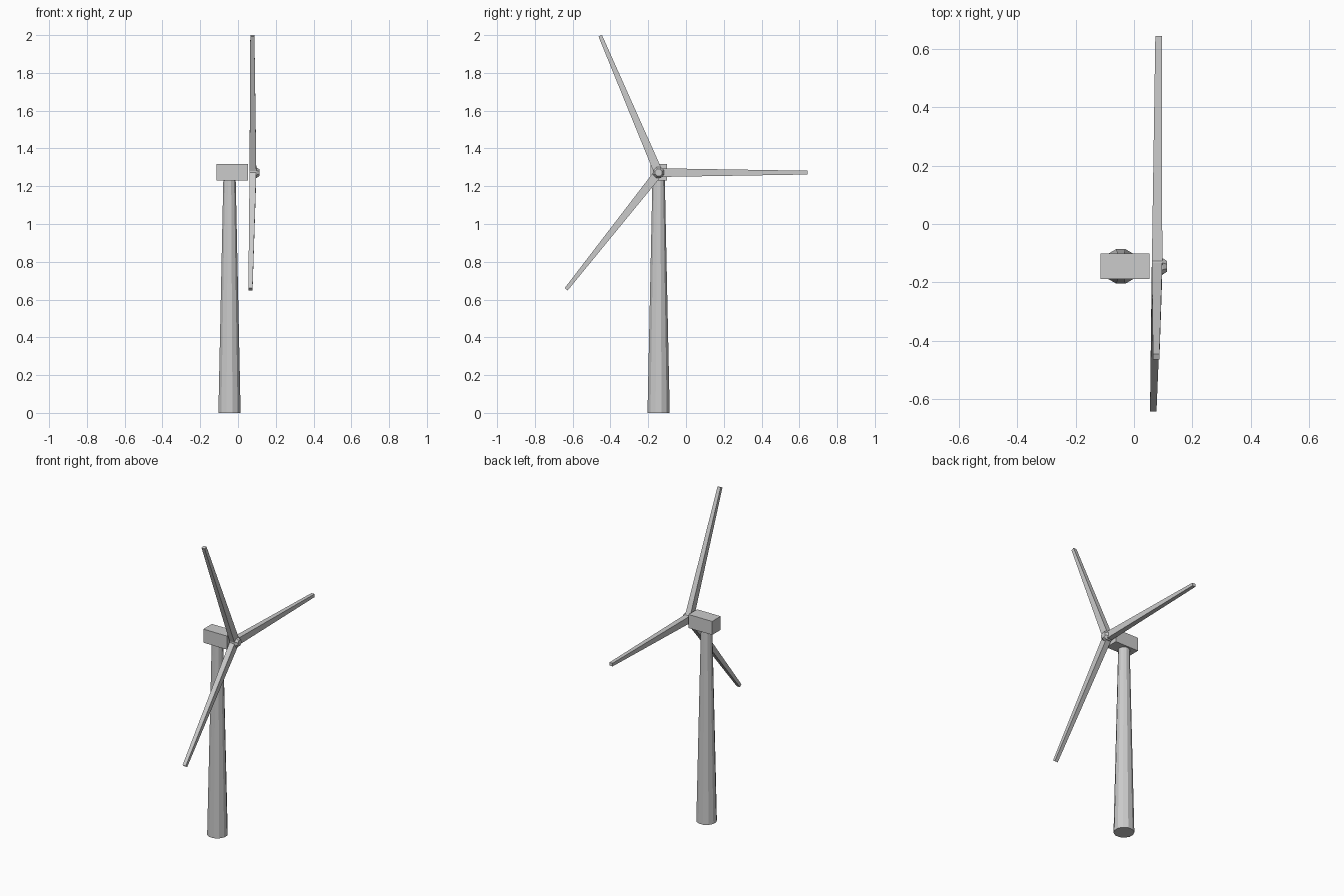
import bpy, bmesh
from math import radians, cos, sin
from mathutils import Matrix, Vector

if "Cube" in bpy.data.objects:
    bpy.data.objects.remove(bpy.data.objects["Cube"])

HUB_Y, HUB_Z = -0.145, 1.272


def make_object(name, bm):
    bmesh.ops.recalc_face_normals(bm, faces=bm.faces)
    mesh = bpy.data.meshes.new(name)
    bm.to_mesh(mesh)
    bm.free()
    obj = bpy.data.objects.new(name, mesh)
    bpy.context.collection.objects.link(obj)
    return obj


def loft(name, rings):
    """Skin a list of equal-sized point rings and cap both ends."""
    bm = bmesh.new()
    rows = [[bm.verts.new(p) for p in ring] for ring in rings]
    n = len(rows[0])
    for a, b in zip(rows, rows[1:]):
        for i in range(n):
            j = (i + 1) % n
            bm.faces.new((a[i], a[j], b[j], b[i]))
    bm.faces.new(rows[0])
    bm.faces.new(rows[-1])
    return make_object(name, bm)


def circle(n, r):
    return [(r * cos(radians(360 * (i + 0.5) / n)), r * sin(radians(360 * (i + 0.5) / n)))
            for i in range(n)]


# Tapered tower
loft("tower", [[(-0.045 + u, HUB_Y + v, z) for u, v in circle(12, r)]
               for z, r in ((0, 0.061), (1.235, 0.034))])

# Box nacelle on top of the tower
bm = bmesh.new()
bmesh.ops.create_cube(bm, size=1, matrix=Matrix.Translation((-0.031, HUB_Y, 1.274))
                      @ Matrix.Diagonal((0.168, 0.087, 0.087, 1)))
make_object("nacelle", bm)

# Hub with a blunt nose
loft("hub", [[(x, HUB_Y + u, HUB_Z + v) for u, v in circle(8, r)]
             for x, r in ((0.062, 0.031), (0.097, 0.031), (0.113, 0.02))])

# Tapered blades: angle in the rotor plane, x position at the tip
for k, (angle, tip_x) in enumerate(((0, 0.084), (113.1, 0.076), (231.6, 0.066))):
    a = radians(angle)
    along = Vector((0, cos(a), sin(a)))
    across = Vector((0, -sin(a), cos(a)))
    rings = []
    for dist, x, depth, width in ((0.0, 0.079, 0.036, 0.046), (0.788, tip_x, 0.022, 0.02)):
        c = Vector((x, HUB_Y, HUB_Z)) + along * dist
        rings.append([c + Vector((sx * depth / 2, 0, 0)) + across * (sy * width / 2)
                      for sx, sy in ((-1, -1), (1, -1), (1, 1), (-1, 1))])
    loft(f"blade_{k + 1}", rings)
